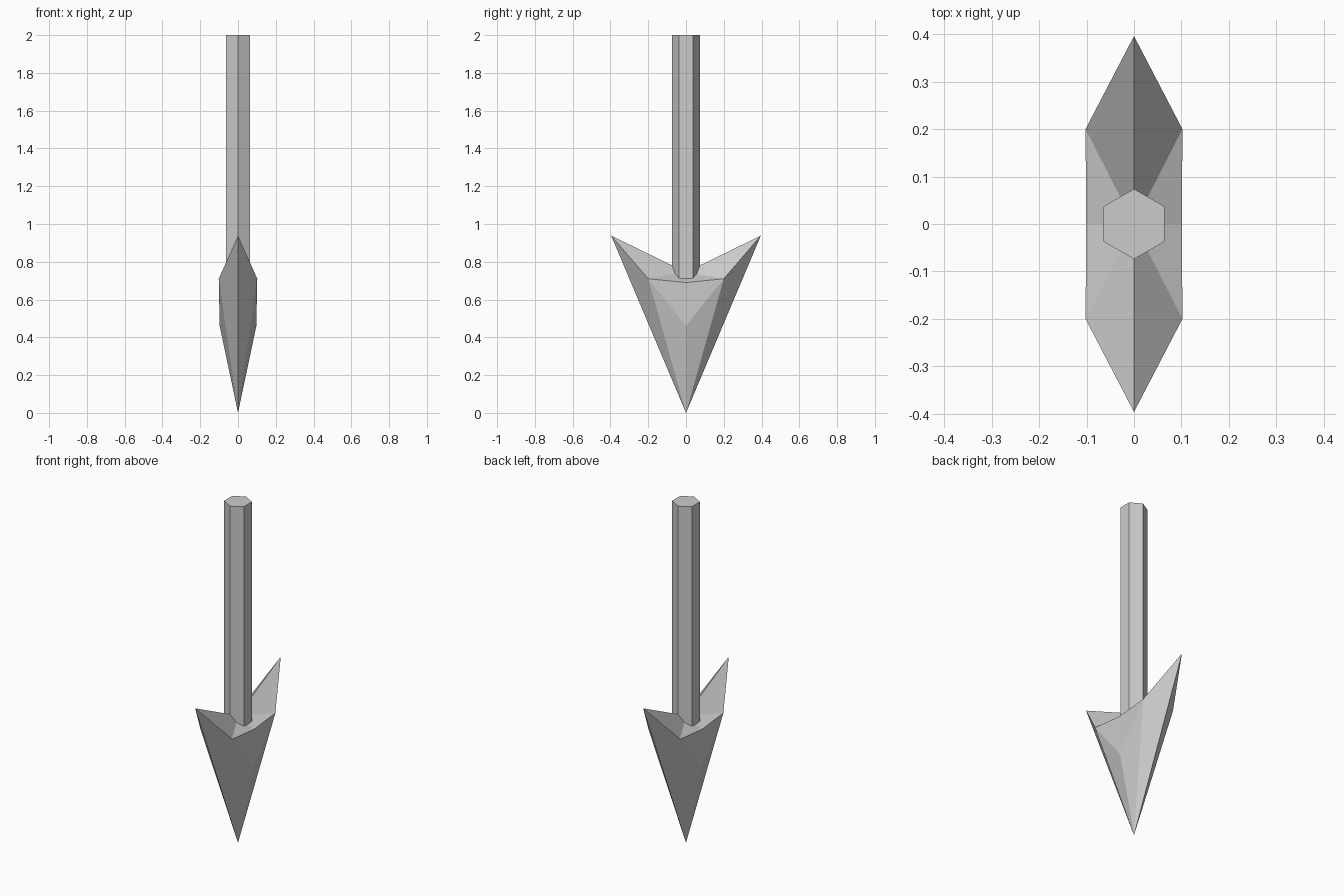
import bpy

if "Cube" in bpy.data.objects:
    bpy.data.objects.remove(bpy.data.objects["Cube"])

# Arrow head: one quarter of the barbed point, mirrored across x and y
points = [
    (0, 0, 0),              # 0 tip
    (0, 0.396, 0.938),      # 1 barb end
    (0.102, 0.20, 0.71),    # 2 side corner
    (0.097, 0, 0.46),       # 3 lower middle of flat side
    (0.101, 0, 0.69),       # 4 upper middle of flat side
    (0, 0, 0.745),          # 5 socket centre under the shaft
]
faces = [(0, 1, 2), (0, 2, 3), (3, 2, 4), (2, 1, 5), (4, 2, 5)]
mesh = bpy.data.meshes.new("arrow_head")
mesh.from_pydata(points, [], faces)
head = bpy.data.objects.new("arrow_head", mesh)
bpy.context.collection.objects.link(head)
mirror = head.modifiers.new("mirror", 'MIRROR')
mirror.use_axis = (True, True, False)
mirror.use_clip = True
mirror.merge_threshold = 0.001

# Shaft: hexagonal rod sunk a little into the head
bottom, top = 0.68, 2.0
bpy.ops.mesh.primitive_cylinder_add(vertices=6, radius=0.074, depth=top - bottom,
                                    location=(0, 0, (top + bottom) / 2))
bpy.context.object.name = "shaft"
